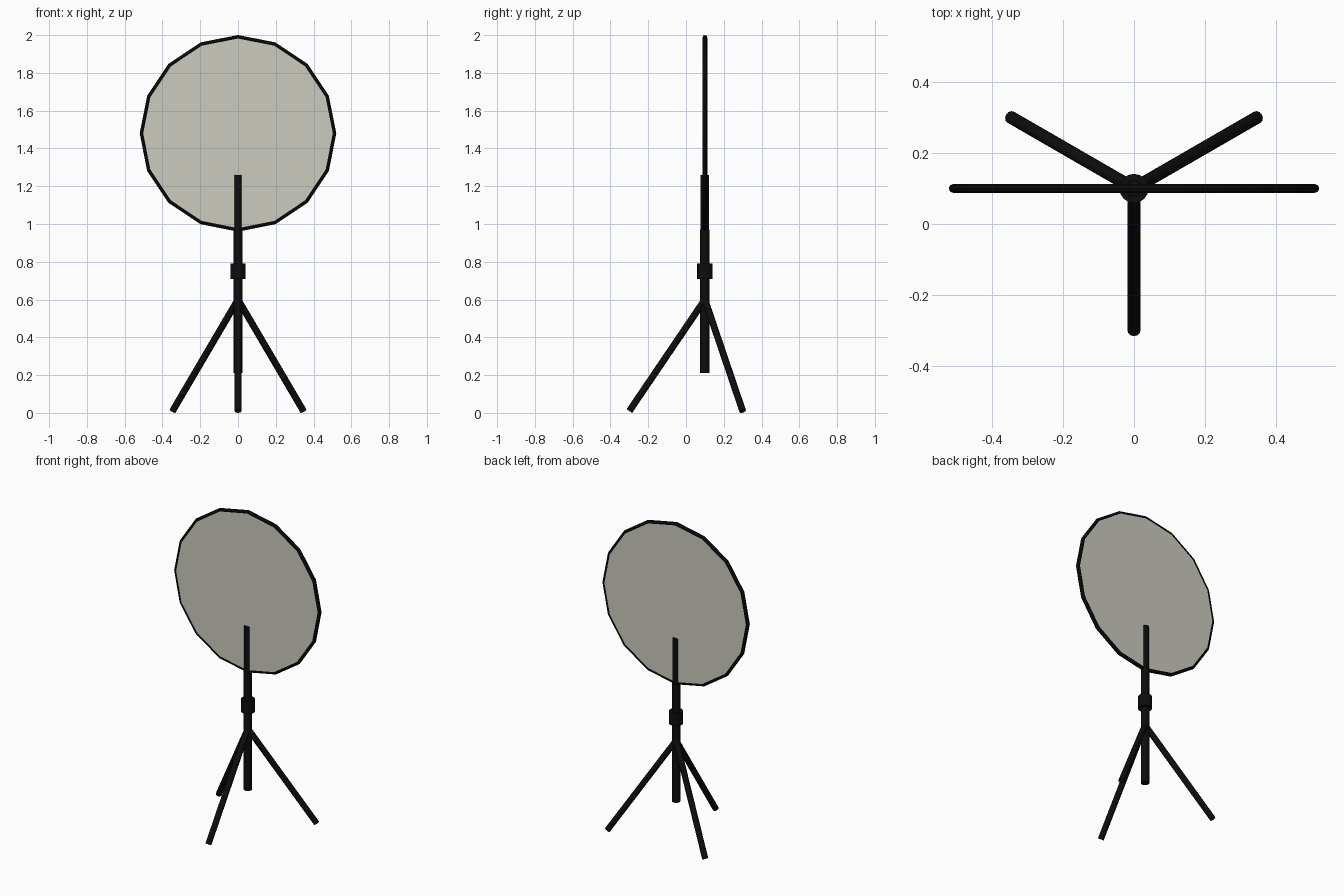
import bpy, math
from mathutils import Vector

if "Cube" in bpy.data.objects:
    bpy.data.objects.remove(bpy.data.objects["Cube"])


def material(name, rgb):
    m = bpy.data.materials.new(name)
    m.diffuse_color = (*rgb, 1)
    m.use_nodes = True
    m.node_tree.nodes["Principled BSDF"].inputs["Base Color"].default_value = m.diffuse_color
    return m


BLACK = material("matte black", (0.004, 0.004, 0.004))
FABRIC = material("pale grey fabric", (0.60, 0.60, 0.53))
Y = 0.1  # depth of the stand axis


def finish(name, mat):
    o = bpy.context.object
    o.name = name
    o.data.materials.append(mat)
    bpy.ops.object.shade_smooth_by_angle(angle=math.radians(35))
    return o


def rod(name, a, b, r, mat, sides=16):
    a, b = Vector(a), Vector(b)
    d = b - a
    bpy.ops.mesh.primitive_cylinder_add(
        vertices=sides, radius=r, depth=d.length, location=(a + b) / 2,
        rotation=d.to_track_quat('Z', 'Y').to_euler())
    return finish(name, mat)


# Centre column, clamp collar and thinner extension
rod("lower_column", (0, Y, 0.21), (0, Y, 0.97), 0.025, BLACK)
rod("upper_column", (0, Y, 0.96), (0, Y, 1.26), 0.022, BLACK)
rod("clamp_collar", (0, Y, 0.71), (0, Y, 0.79), 0.041, BLACK)

# Three splayed legs
for i, name in enumerate(("front_leg", "right_leg", "left_leg")):
    a = math.radians(-90 + 120 * i)
    rod(name, (0, Y, 0.6), (0.4 * math.cos(a), Y + 0.4 * math.sin(a), 0.01),
        0.018, BLACK, 12)

# Round panel and its sixteen-sided rim
rod("panel", (0, Y - 0.01, 1.48), (0, Y + 0.01, 1.48), 0.502, FABRIC, 64)
bpy.ops.mesh.primitive_torus_add(
    major_segments=16, minor_segments=8, major_radius=0.508,
    minor_radius=0.0125, location=(0, Y, 1.48), rotation=(math.pi / 2, 0, 0))
finish("panel_rim", BLACK)
